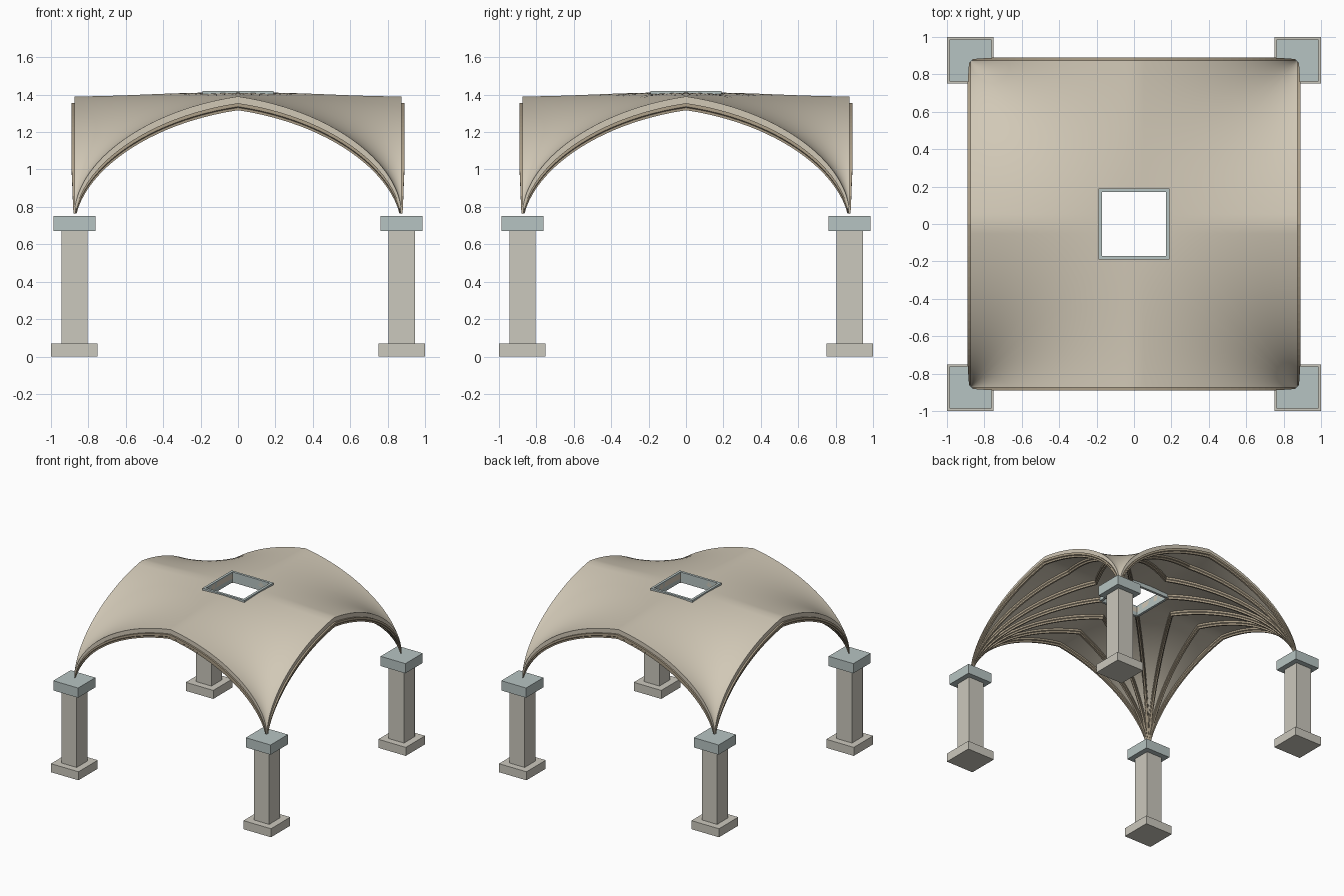
import bpy, bmesh, math

if "Cube" in bpy.data.objects:
    bpy.data.objects.remove(bpy.data.objects["Cube"])

C = 0.875      # corner post position
HOLE = 0.17    # half width of the roof opening
SPRING = 0.75  # height where the vault starts


def material(name, rgb):
    m = bpy.data.materials.new(name)
    m.diffuse_color = (*rgb, 1)
    m.use_nodes = True
    m.node_tree.nodes["Principled BSDF"].inputs["Base Color"].default_value = m.diffuse_color
    return m


STONE = material("stone", (0.60, 0.58, 0.51))
SLATE = material("slate", (0.47, 0.55, 0.54))
SHELL = material("shell", (0.64, 0.58, 0.47))
RIB = material("rib", (0.42, 0.35, 0.25))


def finish(name, bm, mat, mirror=True, smooth=False):
    bmesh.ops.recalc_face_normals(bm, faces=bm.faces)
    me = bpy.data.meshes.new(name)
    bm.to_mesh(me)
    bm.free()
    me.materials.append(mat)
    ob = bpy.data.objects.new(name, me)
    bpy.context.collection.objects.link(ob)
    if mirror:
        mod = ob.modifiers.new("mirror", 'MIRROR')
        mod.use_axis = (True, True, False)
        mod.merge_threshold = 0.0005
    if smooth:
        bpy.ops.object.select_all(action='DESELECT')
        bpy.context.view_layer.objects.active = ob
        ob.select_set(True)
        bpy.ops.object.shade_smooth_by_angle(angle=math.radians(30))
    return ob


def box(name, x, y, w, d, z0, z1, mat):
    bm = bmesh.new()
    bmesh.ops.create_cube(bm, size=1)
    for v in bm.verts:
        v.co = (x + v.co.x * w, y + v.co.y * d, z0 + (v.co.z + 0.5) * (z1 - z0))
    return finish(name, bm, mat)


def height(r):
    """Vault height at distance r from its corner."""
    return SPRING + 0.82 * math.sqrt(r) - 0.165 * r * r


def reach(a):
    """Plan distance from the corner to the ridge or opening along angle a."""
    c, s = math.cos(a), math.sin(a)
    d = C / max(c, s)
    if min(C - d * c, C - d * s) < 1e-6 and max(C - d * c, C - d * s) < HOLE:
        d = (C - HOLE) / min(c, s)
        d = min(d, C / max(c, s))
        d = max((C - HOLE) / max(c, s), min(d, (C - HOLE) / min(c, s)))
    return d


# corner posts: plinth, shaft and capital
box("plinth", C, C, 0.25, 0.25, 0, 0.07, STONE)
box("shaft", C, C, 0.14, 0.14, 0.07, 0.67, STONE)
box("capital", C, C, 0.225, 0.225, 0.67, SPRING, SLATE)

# vault shell: fan surface of one quarter, ending at the ridges and the opening
ends = []
N = 14
lim = HOLE
for i in range(N + 1):                       # along the ridge
    ends.append((0, C + (lim - C) * i / N))
for i in range(1, 5):                        # along the opening edge
    ends.append((lim * i / 4, lim))
ends += [(y, x) for x, y in reversed(ends[:-1])]
M = 28
bm = bmesh.new()
layers = []
for drop in (0, 0.04):
    grid = []
    for ex, ey in ends:
        row = []
        for j in range(M + 1):
            t = 0.004 + 0.996 * (j / M) ** 1.7
            x, y = C + (ex - C) * t, C + (ey - C) * t
            r = math.hypot(C - x, C - y)
            row.append(bm.verts.new((x, y, max(height(r) - drop, SPRING))))
        grid.append(row)
    for a, b in zip(grid, grid[1:]):
        for j in range(M):
            bm.faces.new((a[j], a[j + 1], b[j + 1], b[j]))
    layers.append(grid)
top, low = layers
for k in (0, -1):                            # close the outer arch edges
    for j in range(M):
        bm.faces.new((top[k][j], top[k][j + 1], low[k][j + 1], low[k][j]))
for i in range(N, len(ends) - 1 - N):        # close the opening edge
    bm.faces.new((top[i][M], top[i + 1][M], low[i + 1][M], low[i][M]))
finish("vault_shell", bm, SHELL, smooth=True)

# ribs fanning from each corner: half width and drop below the shell top
PROFILE = [(-0.014, 0.036), (-0.014, 0.055), (-0.008, 0.060), (-0.007, 0.074),
           (0.007, 0.074), (0.008, 0.060), (0.014, 0.055), (0.014, 0.036)]
bm = bmesh.new()
K = 24
for n in range(7):
    a = math.radians(15 * n)
    c, s = math.cos(a), math.sin(a)
    d = reach(a)
    rings = []
    for j in range(K + 1):
        r = 0.012 + (d - 0.012) * (j / K) ** 1.7
        taper = min(1, 0.45 + r * 5)
        ring = []
        for w, h in PROFILE:
            x = C - r * c + w * taper * s
            y = C - r * s - w * taper * c
            if j == K:                       # meet the mirrored rib on the ridge
                if c > s + 0.01:
                    x, y = 0, y
                elif s > c + 0.01:
                    x, y = x, 0
            ring.append(bm.verts.new((x, y, max(height(r) - h, SPRING - 0.005))))
        rings.append(ring)
    P = len(PROFILE)
    for p, q in zip(rings, rings[1:]):
        for i in range(P):
            bm.faces.new((p[i], p[(i + 1) % P], q[(i + 1) % P], q[i]))
    bm.faces.new(rings[0])
finish("vault_ribs", bm, RIB)

# square frame around the roof opening
bm = bmesh.new()
loops = []
for h, z in ((0.19, 1.42), (0.17, 1.42), (0.17, 1.335), (0.19, 1.335)):
    loops.append([bm.verts.new((h * sx, h * sy, z))
                  for sx, sy in ((1, 1), (-1, 1), (-1, -1), (1, -1))])
for k in range(4):
    p, q = loops[k], loops[(k + 1) % 4]
    for i in range(4):
        bm.faces.new((p[i], p[(i + 1) % 4], q[(i + 1) % 4], q[i]))
finish("opening_frame", bm, SLATE, mirror=False)
